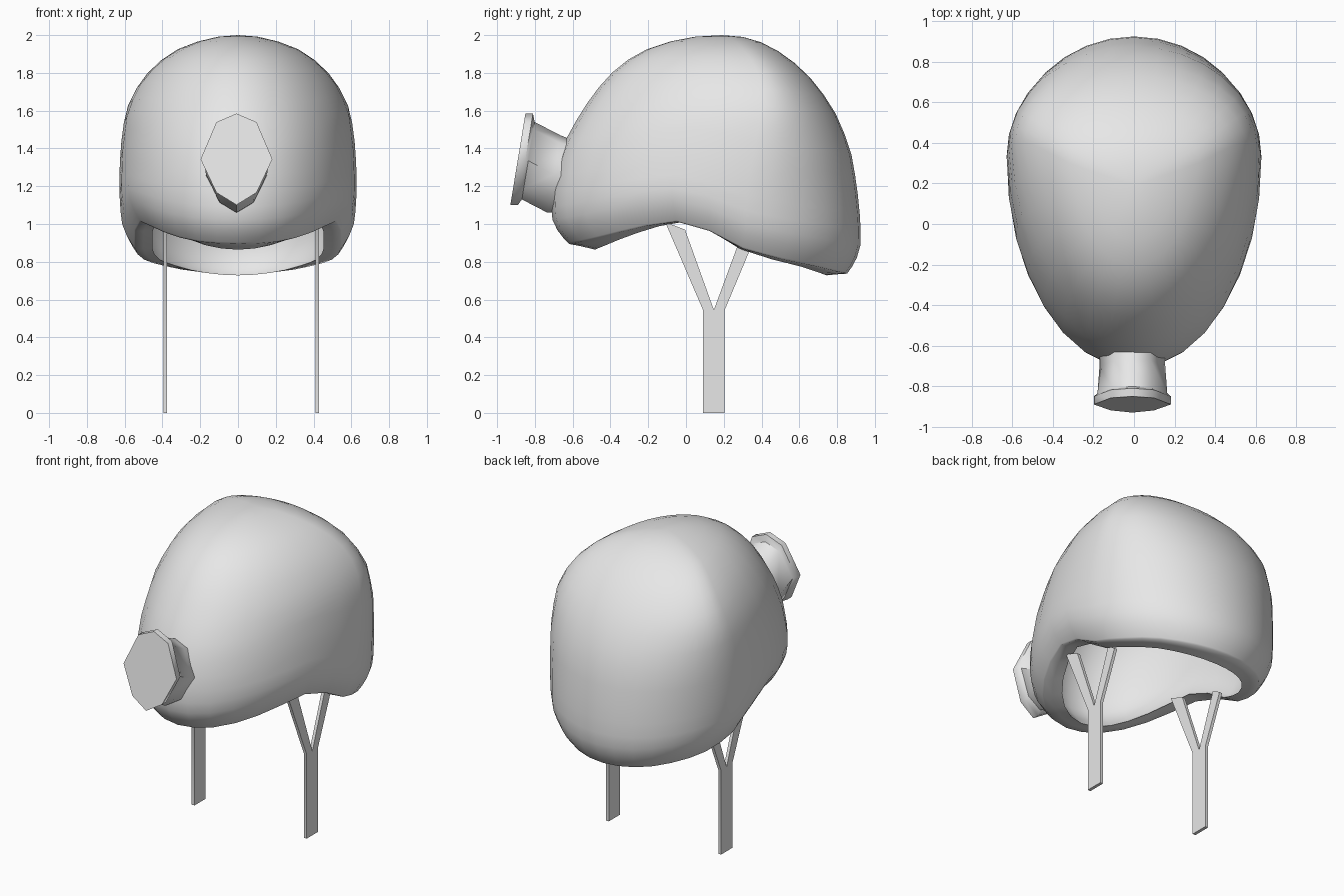
import bpy, bmesh
from math import sin, cos, pi, sqrt, radians
from mathutils import Vector

cube = bpy.data.objects.get("Cube")
if cube:
    bpy.data.objects.remove(cube, do_unlink=True)

grey = bpy.data.materials.new("light_grey")
grey.use_nodes = True
grey.diffuse_color = (0.8, 0.8, 0.8, 1)
grey.node_tree.nodes["Principled BSDF"].inputs["Base Color"].default_value = (0.8, 0.8, 0.8, 1)


def finish(name, bm, angle):
    """Turn a bmesh into a named object, smooth up to the given angle."""
    bmesh.ops.recalc_face_normals(bm, faces=bm.faces[:])
    mesh = bpy.data.meshes.new(name)
    bm.to_mesh(mesh)
    bm.free()
    mesh.materials.append(grey)
    obj = bpy.data.objects.new(name, mesh)
    bpy.context.collection.objects.link(obj)
    bpy.ops.object.select_all(action="DESELECT")
    obj.select_set(True)
    bpy.context.view_layer.objects.active = obj
    bpy.ops.object.shade_smooth_by_angle(angle=radians(angle))


def loft(name, rings, start, end, angle):
    """Skin a list of rings and close both ends with a fan to a point."""
    bm = bmesh.new()
    loops = [[bm.verts.new(p) for p in ring] for ring in rings]
    n = len(loops[0])
    for a, b in zip(loops, loops[1:]):
        for i in range(n):
            j = (i + 1) % n
            bm.faces.new((a[i], a[j], b[j], b[i]))
    for loop, tip in ((loops[0], start), (loops[-1], end)):
        v = bm.verts.new(tip)
        for i in range(n):
            bm.faces.new((v, loop[i], loop[(i + 1) % n]))
    finish(name, bm, angle)


def interp(table, x):
    """Linear lookup in rows sorted by their first value."""
    if x <= table[0][0]:
        return table[0][1:]
    for a, b in zip(table, table[1:]):
        if x <= b[0]:
            t = (x - a[0]) / (b[0] - a[0])
            return [p + (q - p) * t for p, q in zip(a[1:], b[1:])]
    return table[-1][1:]


# Helmet outline by height: z, front y, back y, half width, widest place front to back
OUTLINE = [(2.0, .19, .19, 0, .7), (1.985, 0, .33, .14, .72), (1.92, -.22, .48, .33, .75),
           (1.84, -.35, .59, .44, .76), (1.75, -.44, .68, .52, .75), (1.6, -.55, .785, .595, .71),
           (1.4, -.66, .87, .622, .67), (1.2, -.71, .905, .63, .64), (1.0, -.715, .925, .618, .63),
           (.73, -.70, .925, .59, .62)]
BY_DEPTH = [(sqrt(2 - row[0]), *row[1:]) for row in OUTLINE]

# Height of the lower edge along y
RIM = [(-.65, .89), (-.54, .91), (-.42, .94), (-.3, .97), (-.1, 1.015), (0, 1.01),
       (.1, .975), (.3, .87), (.5, .815), (.7, .775), (.78, .755), (.87, .735)]

SEGMENTS, ROWS = 32, 18
CENTRE_Y = .2


def outline(z, a):
    f, b, w, share = interp(BY_DEPTH, sqrt(max(0, 2 - z)))
    mid = f + (b - f) * share
    c = cos(a)
    return w * sin(a), mid + c * ((b - mid) if c > 0 else (mid - f))


def scaled(x, y, z, s):
    return Vector((x * s, CENTRE_Y + (y - CENTRE_Y) * s, z))


angles = [2 * pi * i / SEGMENTS for i in range(SEGMENTS)]
rims = [interp(RIM, scaled(*outline(.9, a), 0, .91).y)[0] for a in angles]


def shell_ring(k, inner):
    ring = []
    for a, rim in zip(angles, rims):
        z = 2 - (2 - rim) * sin(k * pi / 2) ** 2
        x, y = outline(z, a)
        near = max(0, 1 - (z - rim) / .18) ** 2
        if inner:
            ring.append(scaled(x, y, rim + (z - rim) * .89, .85 - .08 * near))
        else:
            ring.append(scaled(x, y, z, 1 - .1 * near))
    return ring


def lip_ring(scale, drop):
    """Underside of the edge, dipping at the front and back centre."""
    ring = []
    for a, rim in zip(angles, rims):
        z = rim - drop * (1 if cos(a) < 0 else .3) * cos(a) ** 6
        ring.append(scaled(*outline(rim, a), z, scale))
    return ring


# Helmet shell: outside, rolled edge, inside
rings = [shell_ring(r / ROWS, False) for r in range(1, ROWS + 1)]
rings += [lip_ring(.83, .012), lip_ring(.75, .03)]
rings += [shell_ring(r / ROWS, True) for r in range(ROWS - 1, 0, -1)]
loft("helmet_shell", rings, (0, .19, 2), (0, .19, 1.87), 70)

# Head lamp: tilted eight-sided neck, flared head and flat lens
HALF = [(0, 1), (.56, .81), (1, 0), (.56, -.73), (0, -1)]
OCTAGON = HALF + [(-x, z) for x, z in HALF[3:0:-1]]
LAMP = [(-.62, 1.25, .19, .16), (-.7, 1.265, .205, .162), (-.835, 1.335, .205, .172),
        (-.85, 1.343, .242, .19), (-.89, 1.343, .242, .19)]
LAMP_X = -.008
lamp_rings = [[(LAMP_X + rx * u, y + .165 * rz * v, zc + rz * v) for u, v in OCTAGON]
              for y, zc, rz, rx in LAMP]
loft("head_lamp", lamp_rings, (LAMP_X, -.62, 1.25), (LAMP_X, -.89, 1.343), 50)

# Chin straps: flat Y shapes in the y-z plane
STEM = [(.09, 0), (.205, 0), (.205, .545), (.1475, .545), (.09, .545)]
FRONT_ARM = [(.09, .545), (.1475, .545), (-.005, .97), (-.11, 1.01)]
BACK_ARM = [(.1475, .545), (.205, .545), (.335, .855), (.275, .89)]
for name, x in (("left_strap", .42), ("right_strap", -.385)):
    bm = bmesh.new()
    shared = {}
    for part in (STEM, FRONT_ARM, BACK_ARM):
        for p in part:
            if p not in shared:
                shared[p] = bm.verts.new((x - .01, *p))
        bm.faces.new([shared[p] for p in part])
    result = bmesh.ops.extrude_face_region(bm, geom=bm.faces[:], use_keep_orig=True)
    moved = [g for g in result["geom"] if isinstance(g, bmesh.types.BMVert)]
    bmesh.ops.translate(bm, verts=moved, vec=(.02, 0, 0))
    finish(name, bm, 30)
